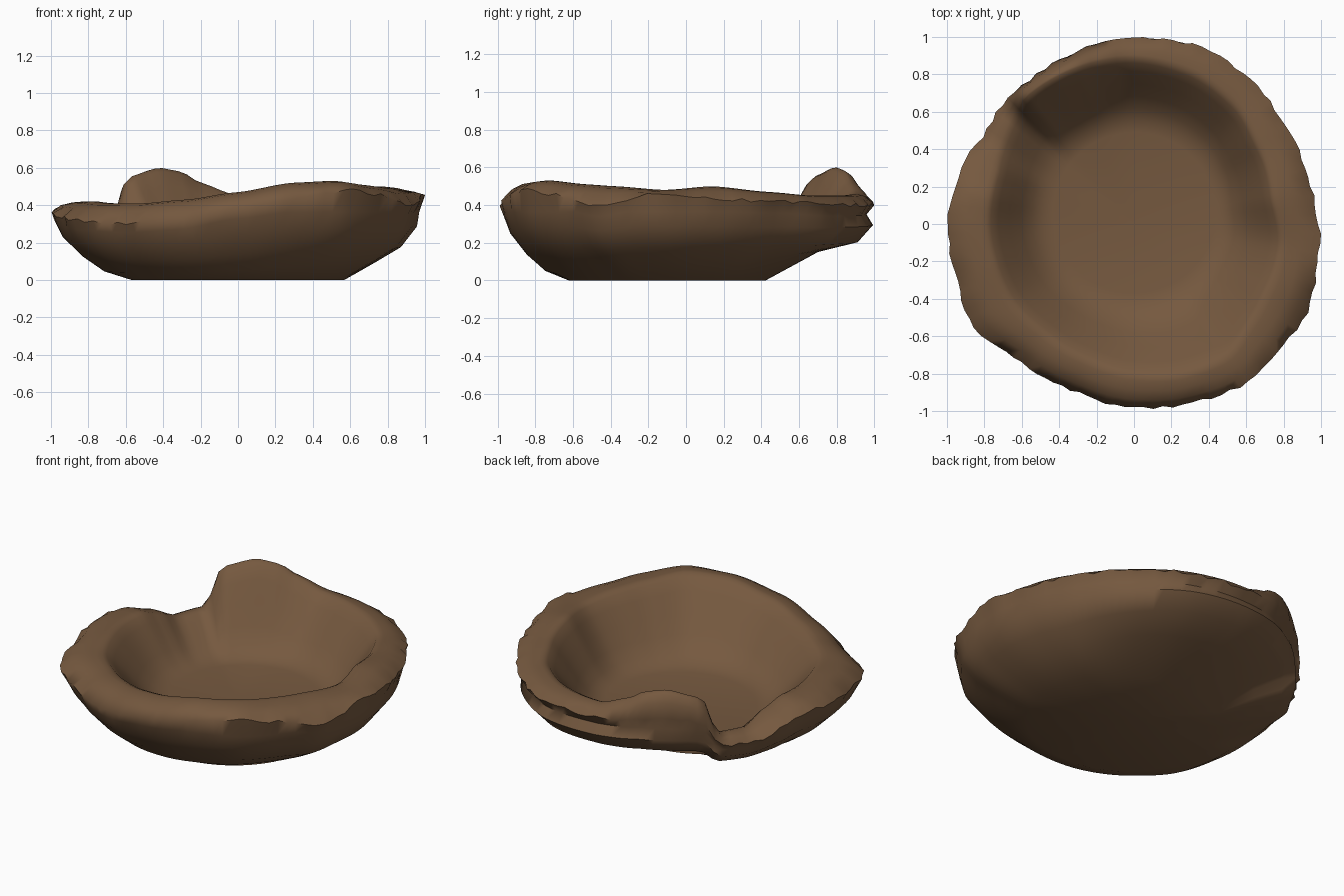
import bpy, bmesh, math, random
from mathutils import Vector

if "Cube" in bpy.data.objects:
    bpy.data.objects.remove(bpy.data.objects["Cube"], do_unlink=True)

random.seed(4)
SEGMENTS = 120
FLOOR_HEIGHT = 0.12

# Ragged rim: angle in degrees, edge radius, edge height, crest radius, crest height
RIM = [
    (-180, 1.0, .37, .79, .42), (-165, .99, .34, .78, .42),
    (-148, 1.02, .32, .78, .41), (-130, .95, .30, .76, .41),
    (-110, .95, .32, .77, .43), (-90, .98, .39, .81, .47),
    (-70, 1.01, .44, .85, .52), (-55, 1.04, .48, .87, .53),
    (-40, 1.03, .45, .82, .51), (-28, 1.04, .40, .80, .50),
    (-8, 1.0, .46, .80, .48), (10, .97, .43, .76, .50),
    (32, .96, .42, .79, .47), (50, .99, .40, .84, .45),
    (70, 1.01, .40, .87, .45), (92, .99, .41, .89, .46),
    (103, .98, .42, .89, .52), (110, .97, .44, .89, .58),
    (118, .96, .45, .89, .60), (131, .95, .42, .89, .55),
    (137, .95, .27, .86, .31), (150, .93, .25, .82, .30),
    (160, .97, .32, .79, .37), (170, .98, .37, .79, .42),
]

# Wall steps as (radius, height) fractions: plain side, then buckled back side
OUTER = [((0, 0), (0, 0)), ((.35, .13), (.5, .38)), ((.62, .35), (.86, .5)),
         ((.86, .63), (1, .72)), ((.95, .84), (.94, .86))]
LIP = [(.25, .6), (.55, .9), (.85, 1)]
INNER = [(.93, .96), (.82, .81), (.65, .58), (.48, .33), (.32, .14),
         (.15, .03), (0, 0)]


def lerp(a, b, t):
    return a + (b - a) * t


def rim_at(degrees):
    """Rim values at an angle, eased between neighbouring entries."""
    for row, following in zip(RIM, RIM[1:] + [(180,) + RIM[0][1:]]):
        if row[0] <= degrees <= following[0]:
            t = (degrees - row[0]) / (following[0] - row[0])
            t = lerp(t, t * t * (3 - 2 * t), .5)
            return [lerp(a, b, t) for a, b in zip(row[1:], following[1:])]


def section(degrees):
    """Cross-section from the underside, over the rim, to the floor."""
    angle = math.radians(degrees)
    side = math.sin(angle)
    buckle = max(0, side, math.cos(angle) * .4)
    edge, edge_z, crest, crest_z = rim_at(degrees)
    foot = .52 - .1 * side + .04 * abs(math.cos(angle))
    points = []
    for plain, buckled in OUTER:
        r, z = (lerp(a, b, buckle) for a, b in zip(plain, buckled))
        points.append((lerp(foot, edge, r), z * min(edge_z, .43)))
    # torn edge, then the broad soft lip up to the crest
    points.append((edge + random.uniform(-.008, .008),
                   edge_z + random.uniform(-.01, .01)))
    for r, z in LIP:
        points.append((lerp(edge, crest, r), lerp(edge_z, crest_z, z)))
    points.append((crest, crest_z))
    floor_edge = .43 + .06 * side
    for r, z in INNER:
        points.append((lerp(floor_edge, crest, r), lerp(FLOOR_HEIGHT, crest_z, z)))
    return [Vector((r * math.cos(angle), r * math.sin(angle), z))
            for r, z in points]


# Bowl shell
bm = bmesh.new()
columns = []
for i in range(SEGMENTS):
    degrees = -180 + 360 * i / SEGMENTS
    columns.append([bm.verts.new(p) for p in section(degrees)])
underside = bm.verts.new((0, 0, 0))
floor = bm.verts.new((0, 0, FLOOR_HEIGHT - .01))
for here, ahead in zip(columns, columns[1:] + columns[:1]):
    bm.faces.new((underside, ahead[0], here[0]))
    for k in range(len(here) - 1):
        bm.faces.new((here[k], ahead[k], ahead[k + 1], here[k + 1]))
    bm.faces.new((here[-1], ahead[-1], floor))
bmesh.ops.recalc_face_normals(bm, faces=bm.faces)

mesh = bpy.data.meshes.new("bowl")
bm.to_mesh(mesh)
bm.free()
bowl = bpy.data.objects.new("bowl", mesh)
bpy.context.collection.objects.link(bowl)

# Brown clay colour
brown = (.18, .10, .05, 1)
clay = bpy.data.materials.new("brown clay")
clay.use_nodes = True
clay.diffuse_color = brown
for node in clay.node_tree.nodes:
    if node.type == 'BSDF_PRINCIPLED':
        node.inputs["Base Color"].default_value = brown
mesh.materials.append(clay)

bpy.ops.object.select_all(action='DESELECT')
bowl.select_set(True)
bpy.context.view_layer.objects.active = bowl
bpy.ops.object.shade_smooth_by_angle(angle=math.radians(60))
